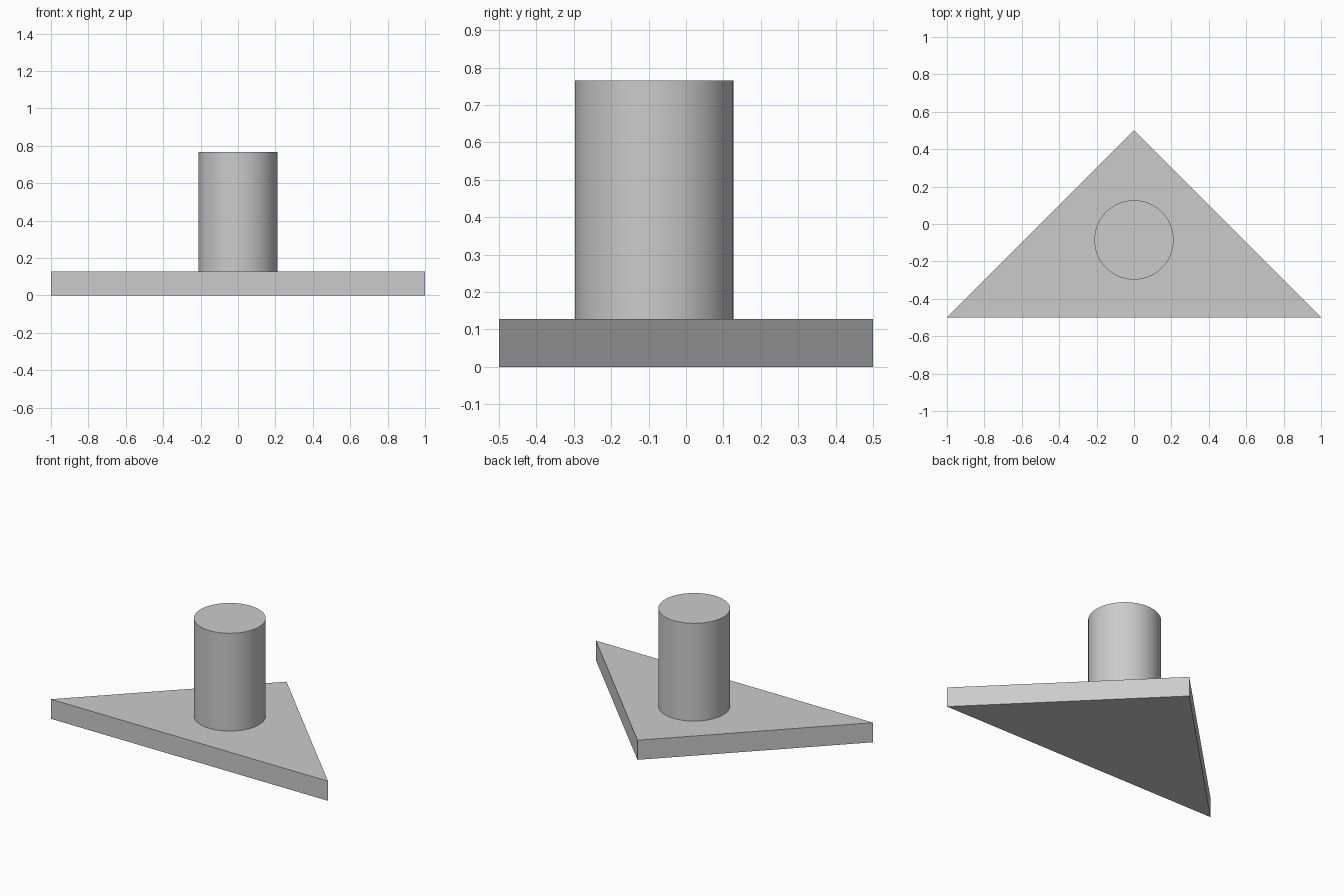
import bpy
import bmesh
import math

# Remove the default cube
if "Cube" in bpy.data.objects:
    bpy.data.objects.remove(bpy.data.objects["Cube"], do_unlink=True)

BASE_TOP = 0.128
POST_TOP = 0.766
POST_RADIUS = 0.212
POST_Y = -0.085

# Single plain grey material
grey = bpy.data.materials.new("light grey")
grey.use_nodes = True
color = (0.6, 0.6, 0.6, 1)
grey.diffuse_color = color
grey.node_tree.nodes["Principled BSDF"].inputs["Base Color"].default_value = color


def extrude_profile(name, points, bottom, top):
    """Make a solid prism from a flat outline."""
    bm = bmesh.new()
    face = bm.faces.new([bm.verts.new((x, y, bottom)) for x, y in points])
    result = bmesh.ops.extrude_face_region(bm, geom=[face], use_keep_orig=True)
    raised = [v for v in result["geom"] if isinstance(v, bmesh.types.BMVert)]
    bmesh.ops.translate(bm, verts=raised, vec=(0, 0, top - bottom))
    bmesh.ops.recalc_face_normals(bm, faces=bm.faces[:])
    mesh = bpy.data.meshes.new(name)
    bm.to_mesh(mesh)
    bm.free()
    mesh.materials.append(grey)
    obj = bpy.data.objects.new(name, mesh)
    bpy.context.collection.objects.link(obj)
    return obj


# Triangular base plate
extrude_profile("base_plate", [(-1, -0.5), (1, -0.5), (0, 0.5)], 0, BASE_TOP)

# Round post standing on the plate
bpy.ops.mesh.primitive_cylinder_add(
    vertices=96, radius=POST_RADIUS, depth=POST_TOP - BASE_TOP,
    location=(0, POST_Y, (POST_TOP + BASE_TOP) / 2))
post = bpy.context.object
post.name = "round_post"
post.data.materials.append(grey)
bpy.ops.object.shade_smooth_by_angle(angle=math.radians(30))
